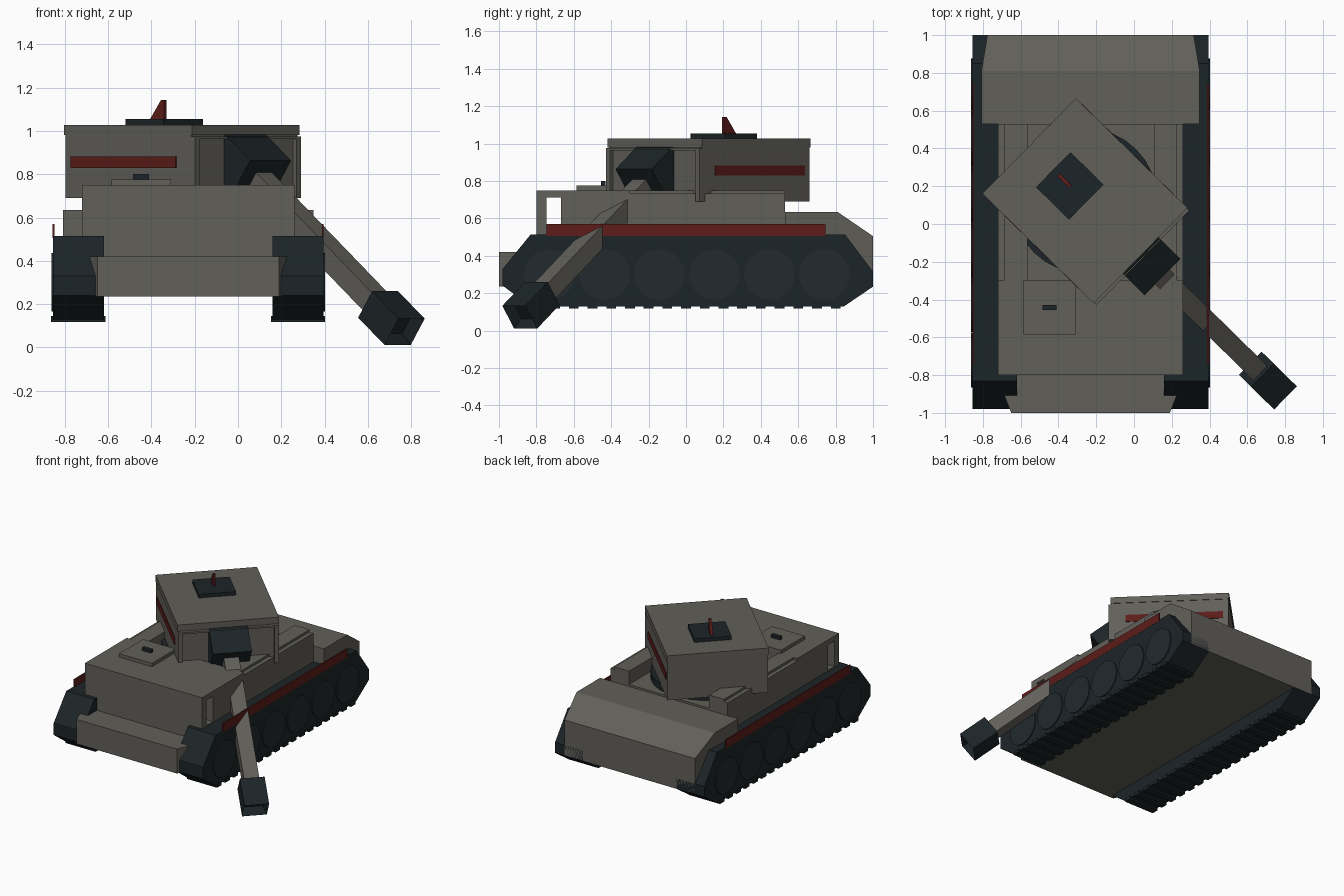
import bpy, bmesh, math
from mathutils import Matrix, Vector

if "Cube" in bpy.data.objects:
    bpy.data.objects.remove(bpy.data.objects["Cube"])


def material(name, rgb):
    m = bpy.data.materials.new(name)
    m.diffuse_color = (*rgb, 1)
    m.use_nodes = True
    m.node_tree.nodes["Principled BSDF"].inputs["Base Color"].default_value = m.diffuse_color
    return m


GREY = material("hull_grey", (0.12, 0.115, 0.1))
DARK = material("dark_steel", (0.012, 0.018, 0.021))
WHEEL = material("wheel_steel", (0.016, 0.023, 0.027))
RED = material("red_trim", (0.11, 0.012, 0.01))
CX = -0.23  # hull centre line


def finish(name, bm, mat, matrix=None):
    bmesh.ops.recalc_face_normals(bm, faces=bm.faces)
    me = bpy.data.meshes.new(name)
    bm.to_mesh(me)
    bm.free()
    me.materials.append(mat)
    ob = bpy.data.objects.new(name, me)
    bpy.context.collection.objects.link(ob)
    if matrix is not None:
        ob.matrix_world = matrix
    return ob


def box(name, lo, hi, mat=GREY, matrix=None):
    bm = bmesh.new()
    bmesh.ops.create_cube(bm, size=1)
    for v in bm.verts:
        v.co = Vector([(lo[i] + hi[i]) / 2 + v.co[i] * (hi[i] - lo[i]) for i in range(3)])
    return finish(name, bm, mat, matrix)


def prism(name, pts, a, b, axis, mat=GREY, matrix=None):
    """Extrude a profile from a to b along x (points are y,z) or z (points are x,y)."""
    bm = bmesh.new()
    place = (lambda p, t: (t, p[0], p[1])) if axis == 'X' else (lambda p, t: (p[0], p[1], t))
    face = bm.faces.new([bm.verts.new(place(p, a)) for p in pts])
    ext = bmesh.ops.extrude_face_region(bm, geom=[face])
    move = (b - a, 0, 0) if axis == 'X' else (0, 0, b - a)
    bmesh.ops.translate(bm, vec=move, verts=[g for g in ext['geom'] if isinstance(g, bmesh.types.BMVert)])
    return finish(name, bm, mat, matrix)


def cylinder(name, radius, depth, matrix, sides, mat):
    bm = bmesh.new()
    bmesh.ops.create_cone(bm, cap_ends=True, segments=sides, radius1=radius, radius2=radius, depth=depth)
    return finish(name, bm, mat, matrix)


# Running gear, both sides
track = [(-0.98, 0.24), (-0.98, 0.33), (-0.83, 0.515), (0.85, 0.515),
         (1.0, 0.315), (1.0, 0.235), (0.845, 0.13), (-0.83, 0.13)]
for side, s in (("right", 1), ("left", -1)):
    def span(a, b):
        return sorted((CX + s * a, CX + s * b))
    x0, x1 = span(0.39, 0.625)
    prism(f"{side}_track", track, x0, x1, 'X', DARK)
    x0, x1 = span(0.383, 0.633)
    for i in range(17):
        y = -0.80 + i * 0.1
        box(f"{side}_tread_{i}", (x0, y - 0.026, 0.118), (x1, y + 0.026, 0.145), DARK)
    for i in range(6):
        m = Matrix.Translation((CX + s * 0.60, -0.73 + i * 0.294, 0.30)) @ Matrix.Rotation(math.pi / 2, 4, 'Y')
        cylinder(f"{side}_wheel_{i}", 0.135, 0.064, m, 24, WHEEL)
    x0, x1 = span(0.617, 0.626)
    box(f"{side}_red_skirt", (x0, -0.745, 0.505), (x1, 0.745, 0.57), RED)
    # Raised deck rails beside the turret
    x0, x1 = span(0.335, 0.458)
    box(f"{side}_deck_rail", (x0, -0.31, 0.60), (x1, 0.53, 0.75))
    x0, x1 = span(0.45, 0.49)
    box(f"{side}_deck_ledge", (x0, -0.31, 0.50), (x1, 0.53, 0.732))

# Hull
box("lower_hull", (-0.72, -0.80, 0.235), (0.26, 0.55, 0.52))
prism("front_plate", [(-0.65, -1), (0.19, -1), (0.27, -0.80), (-0.73, -0.80)], 0.235, 0.42, 'Z')
box("front_hull_wall", (-0.72, -0.80, 0.42), (0.26, -0.745, 0.75))
box("front_deck_strip", (-0.72, -0.75, 0.712), (0.26, -0.66, 0.75))
box("front_deck", (-0.72, -0.668, 0.50), (0.26, -0.30, 0.75))
box("turret_deck", (-0.70, -0.31, 0.50), (0.24, 0.53, 0.65))

# Rear engine block with sloped, tapering tail
rear = prism("rear_block", [(0.53, 0.235), (0.53, 0.635), (0.81, 0.635), (1.0, 0.505), (1.0, 0.235)],
             CX - 0.578, CX + 0.578, 'X')
for v in rear.data.vertices:
    if v.co.y > 0.9:
        v.co.x = CX + (v.co.x - CX) * 0.945

# Driver hatch
box("driver_hatch", (-0.585, -0.585, 0.74), (-0.31, -0.30, 0.776))
box("hatch_handle", (-0.485, -0.455, 0.77), (-0.41, -0.43, 0.80), DARK)

# Turret, turned to the front right (local -y is forward)
T = Matrix.Translation((-0.26, 0.123, 0)) @ Matrix.Rotation(math.radians(45.5), 4, 'Z')
cylinder("turret_ring", 0.385, 0.06, T @ Matrix.Translation((0, 0, 0.67)), 32, DARK)
box("turret_body", (-0.35, -0.405, 0.69), (0.35, 0.41, 0.985), GREY, T)
box("turret_roof", (-0.354, -0.414, 0.98), (0.354, 0.414, 1.028), GREY, T)
arch = [(-0.35, 0.69), (-0.35, 0.975), (0.35, 0.975), (0.35, 0.69),
        (0.32, 0.69), (0.32, 0.962), (-0.32, 0.962), (-0.32, 0.69)]
prism("turret_front_arch", [(p[0], -p[1]) for p in arch], -0.43, -0.40, 'Z', GREY,
      T @ Matrix.Rotation(-math.pi / 2, 4, 'X') @ Matrix.Diagonal((1, 1, -1, 1))
      @ Matrix.Diagonal((1, 1, -1, 1)))
for side, s in (("left", -1), ("right", 1)):
    x0, x1 = sorted((s * 0.34, s * 0.355))
    box(f"turret_{side}_stripe", (x0, -0.31, 0.828), (x1, 0.37, 0.882), RED, T)
box("roof_hatch", (-0.13, -0.01, 1.02), (0.13, 0.235, 1.055), DARK, T)
prism("roof_fin", [(0.107, 1.05), (0.107, 1.143), (0.125, 1.143), (0.20, 1.05)], -0.009, 0.009, 'X', RED, T)

# Gun, pitched down (local -y runs along the barrel)
G = T @ Matrix.Translation((0, -0.5, 0.77)) @ Matrix.Rotation(math.radians(36.5), 4, 'X')
box("mantlet", (-0.135, -0.005, -0.12), (0.135, 0.24, 0.12), DARK, G)
box("barrel", (-0.053, -0.98, -0.05), (0.053, 0.05, 0.05), GREY, G)
brake = box("muzzle_brake", (-0.086, -1.174, -0.076), (0.086, -0.961, 0.076), DARK, G)
bm = bmesh.new()
bm.from_mesh(brake.data)
tip = min(bm.faces, key=lambda f: f.calc_center_median().y)
bmesh.ops.inset_individual(bm, faces=[tip], thickness=0.03)
bmesh.ops.translate(bm, verts=tip.verts, vec=(0, 0.06, 0))
bm.to_mesh(brake.data)
bm.free()
